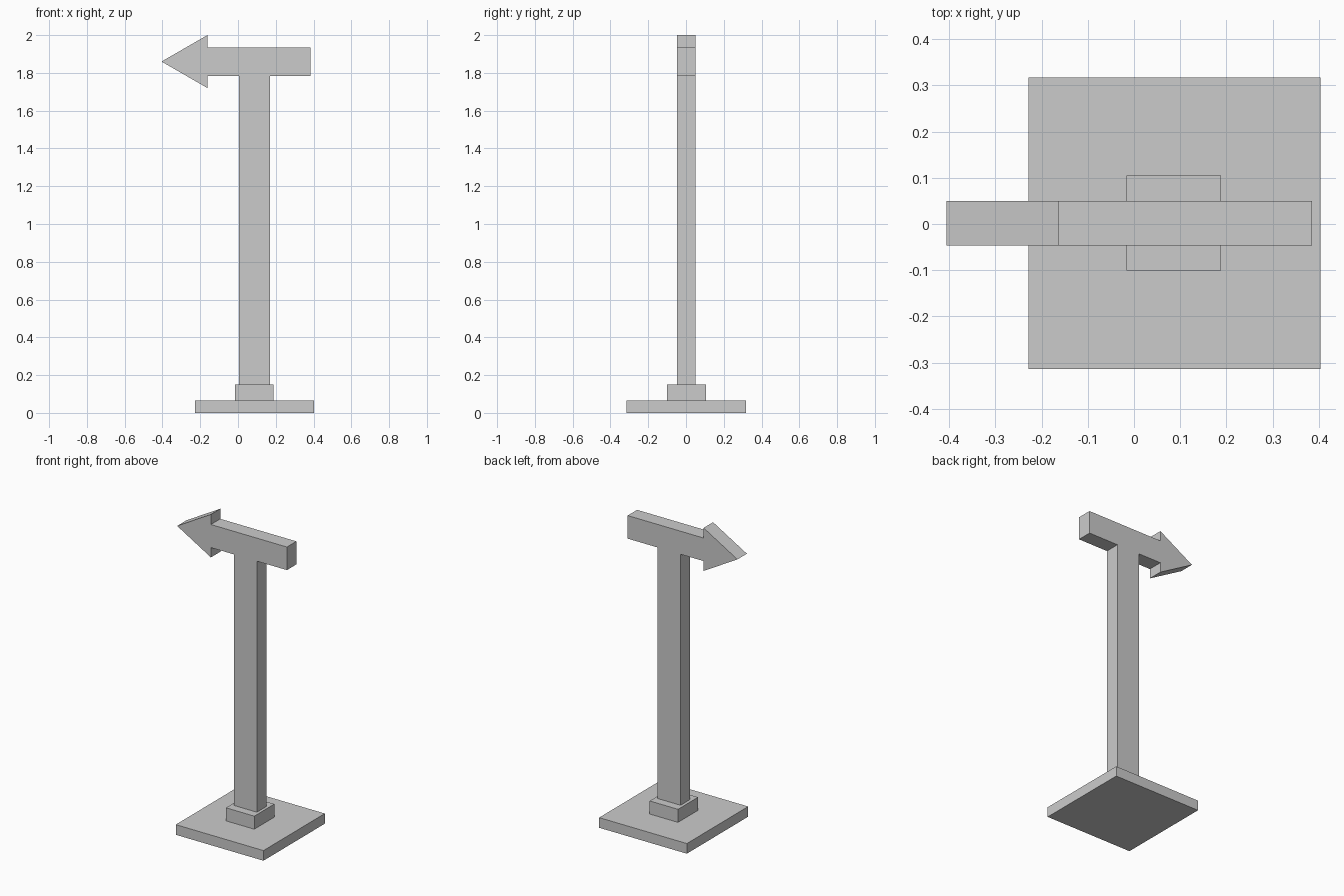
import bpy

if "Cube" in bpy.data.objects:
    bpy.data.objects.remove(bpy.data.objects["Cube"])


def extrude_profile(name, pts, y0, y1):
    """Closed x-z outline extruded along y."""
    n = len(pts)
    verts = [(x, y, z) for y in (y0, y1) for x, z in pts]
    faces = [tuple(range(n)), tuple(reversed(range(n, 2 * n)))]
    faces += [(i, i + n, (i + 1) % n + n, (i + 1) % n) for i in range(n)]
    mesh = bpy.data.meshes.new(name)
    mesh.from_pydata(verts, [], faces)
    mesh.update()
    obj = bpy.data.objects.new(name, mesh)
    bpy.context.collection.objects.link(obj)
    return obj


def box(name, x0, x1, y0, y1, z0, z1):
    return extrude_profile(name, [(x0, z0), (x1, z0), (x1, z1), (x0, z1)], y0, y1)


# Stepped base: ground plate and collar around the post
box("base_plate", -0.228, 0.403, -0.314, 0.317, 0.0, 0.066)
box("post_collar", -0.016, 0.188, -0.101, 0.105, 0.066, 0.151)

# Post and left-pointing arrow share one flush outline (counter-clockwise)
extrude_profile("arrow_sign_post", [
    (0.004, 0.151), (0.169, 0.151),                      # post foot
    (0.169, 1.784), (0.385, 1.784), (0.385, 1.934),      # beam tail
    (-0.162, 1.934), (-0.162, 2.0),                      # upper barb
    (-0.405, 1.86),                                      # tip
    (-0.162, 1.72), (-0.162, 1.784), (0.004, 1.784),     # lower barb
], -0.047, 0.050)
